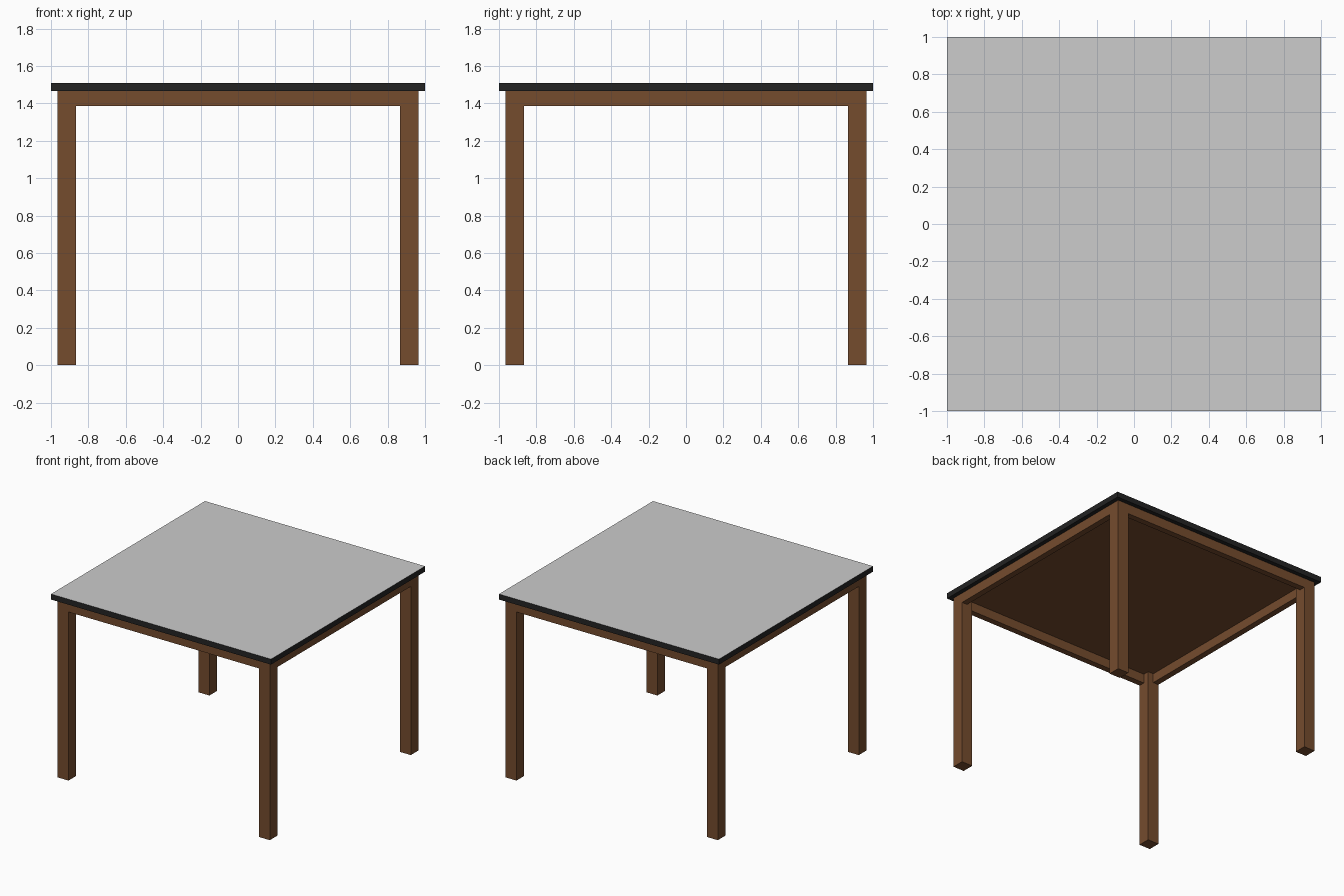
import bpy

if "Cube" in bpy.data.objects:
    bpy.data.objects.remove(bpy.data.objects["Cube"])


def material(name, r, g, b):
    m = bpy.data.materials.new(name)
    m.diffuse_color = (r, g, b, 1)
    m.use_nodes = True
    m.node_tree.nodes["Principled BSDF"].inputs["Base Color"].default_value = m.diffuse_color
    return m


WOOD = material("brown wood", 0.178, 0.072, 0.027)
BLACK = material("black edging", 0.017, 0.017, 0.017)
GREY = material("light grey top", 0.604, 0.604, 0.604)


def box(name, x, y, z, mat):
    """Box spanning the (min, max) ranges x, y, z."""
    bpy.ops.mesh.primitive_cube_add(size=1)
    ob = bpy.context.object
    ob.name = name
    ob.location = [(a + b) / 2 for a, b in (x, y, z)]
    ob.scale = [b - a for a, b in (x, y, z)]
    bpy.ops.object.transform_apply(location=True, scale=True)
    ob.data.materials.append(mat)
    return ob


OUT, INN = 0.965, 0.865            # outer and inner leg faces
APRON = 0.05                       # apron thickness
Z_APRON, Z_TOP, Z_MAX = 1.385, 1.465, 1.51


def span(sign, a, b):
    return tuple(sorted((sign * a, sign * b)))


# Table top: black slab with a grey upper face
top = box("table_top", (-1, 1), (-1, 1), (Z_TOP, Z_MAX), BLACK)
top.data.materials.append(GREY)
for p in top.data.polygons:
    if p.normal.z > 0.5:
        p.material_index = 1

# Wooden panel under the top, inside the frame
inner = OUT - APRON
box("underside_panel", (-inner, inner), (-inner, inner), (Z_TOP - 0.004, Z_TOP), WOOD)

# Legs
for sx, side in ((-1, "left"), (1, "right")):
    for sy, end in ((-1, "front"), (1, "back")):
        box(f"{end}_{side}_leg", span(sx, INN, OUT), span(sy, INN, OUT), (0, Z_TOP), WOOD)

# Aprons between the legs, flush with their outer faces
for s, end, side in ((-1, "front", "left"), (1, "back", "right")):
    box(f"{end}_apron", (-INN, INN), span(s, inner, OUT), (Z_APRON, Z_TOP), WOOD)
    box(f"{side}_apron", span(s, inner, OUT), (-INN, INN), (Z_APRON, Z_TOP), WOOD)
